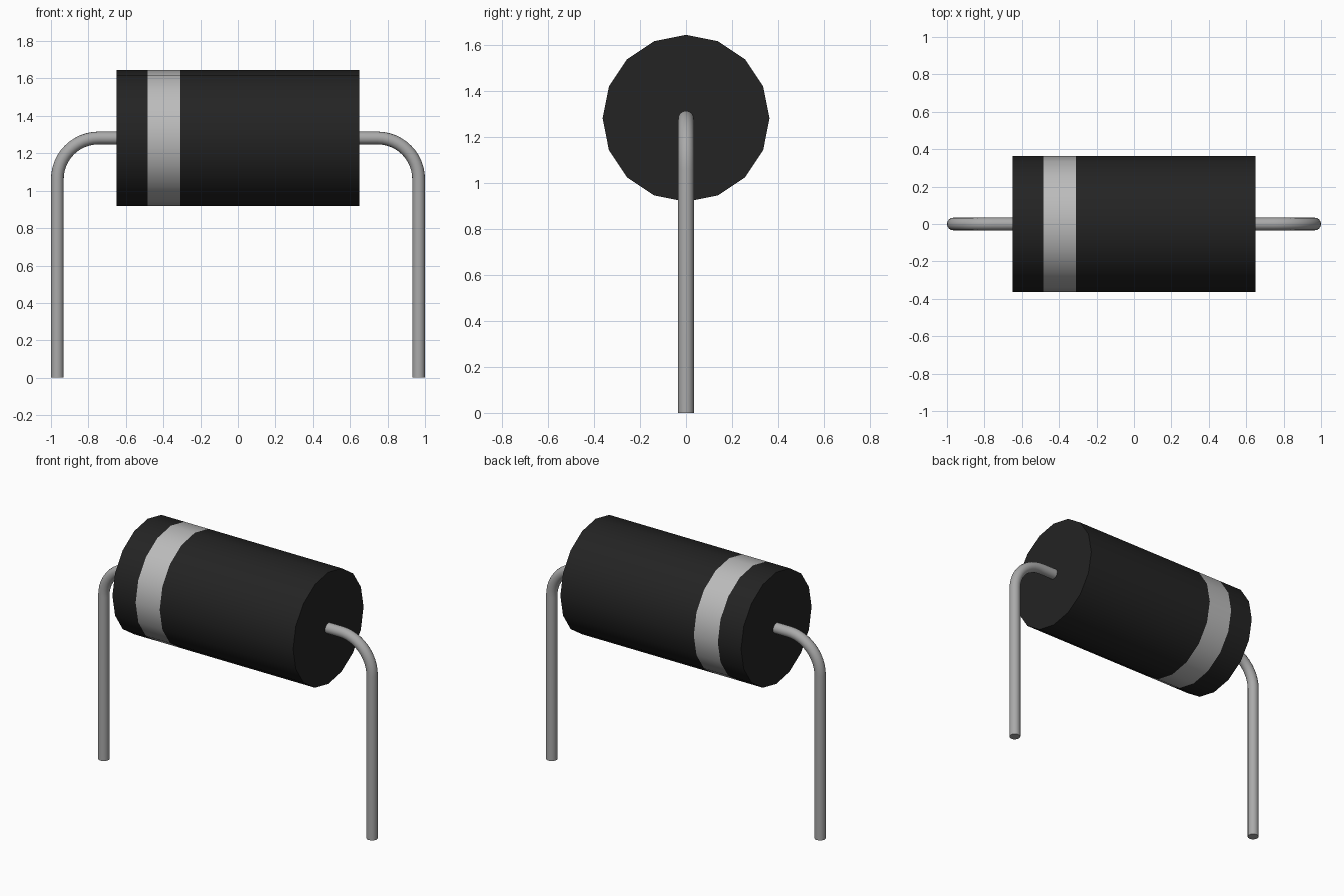
import bpy
import bmesh
import math
from mathutils import Matrix, Vector

if "Cube" in bpy.data.objects:
    bpy.data.objects.remove(bpy.data.objects["Cube"])

AXIS_Z = 1.282
BODY_R, BODY_HALF = 0.363, 0.65
WIRE_R, WIRE_X, BEND_R = 0.034, 0.966, 0.22


def material(name, rgb):
    mat = bpy.data.materials.new(name)
    mat.use_nodes = True
    mat.diffuse_color = (*rgb, 1)
    mat.node_tree.nodes["Principled BSDF"].inputs["Base Color"].default_value = (*rgb, 1)
    return mat


def swept_tube(name, stations, radius, sides, mats):
    """Skin circular rings along stations of (centre, pitch about y)."""
    bm = bmesh.new()
    rings = []
    for centre, pitch in stations:
        turn = Matrix.Rotation(pitch, 3, "Y")
        ring = []
        for i in range(sides):
            a = math.tau * i / sides
            offset = Vector((0, math.cos(a), math.sin(a))) * radius
            ring.append(bm.verts.new(Vector(centre) + turn @ offset))
        rings.append(ring)
    for r0, r1 in zip(rings, rings[1:]):
        for i in range(sides):
            j = (i + 1) % sides
            bm.faces.new((r0[i], r0[j], r1[j], r1[i]))
    bm.faces.new(rings[0])
    bm.faces.new(rings[-1])
    bmesh.ops.recalc_face_normals(bm, faces=bm.faces)
    mesh = bpy.data.meshes.new(name)
    bm.to_mesh(mesh)
    bm.free()
    obj = bpy.data.objects.new(name, mesh)
    bpy.context.collection.objects.link(obj)
    for mat in mats:
        mesh.materials.append(mat)
    bpy.ops.object.select_all(action="DESELECT")
    obj.select_set(True)
    bpy.context.view_layer.objects.active = obj
    bpy.ops.object.shade_smooth_by_angle(angle=math.radians(35))
    return obj


black = material("black_casing", (0.017, 0.017, 0.017))
silver = material("silver_band", (0.5, 0.5, 0.5))
metal = material("wire_metal", (0.4, 0.4, 0.4))

# Casing with a painted band near one end
BAND = (-0.483, -0.31)
body = swept_tube("casing", [((x, 0, AXIS_Z), 0) for x in (-BODY_HALF, *BAND, BODY_HALF)],
                  BODY_R, 16, [black, silver])
for face in body.data.polygons:
    if BAND[0] < face.center.x < BAND[1]:
        face.material_index = 1

# Bent wire legs, one at each end
for side, name in ((1, "left_lead"), (-1, "right_lead")):
    path = [((side * (BODY_HALF - 0.02), 0, AXIS_Z), 0)]
    for step in range(13):
        a = math.pi / 2 * step / 12
        x = WIRE_X - BEND_R + BEND_R * math.sin(a)
        z = AXIS_Z - BEND_R + BEND_R * math.cos(a)
        path.append(((side * x, 0, z), side * a))
    path.append(((side * WIRE_X, 0, 0), side * math.pi / 2))
    swept_tube(name, path, WIRE_R, 16, [metal])
